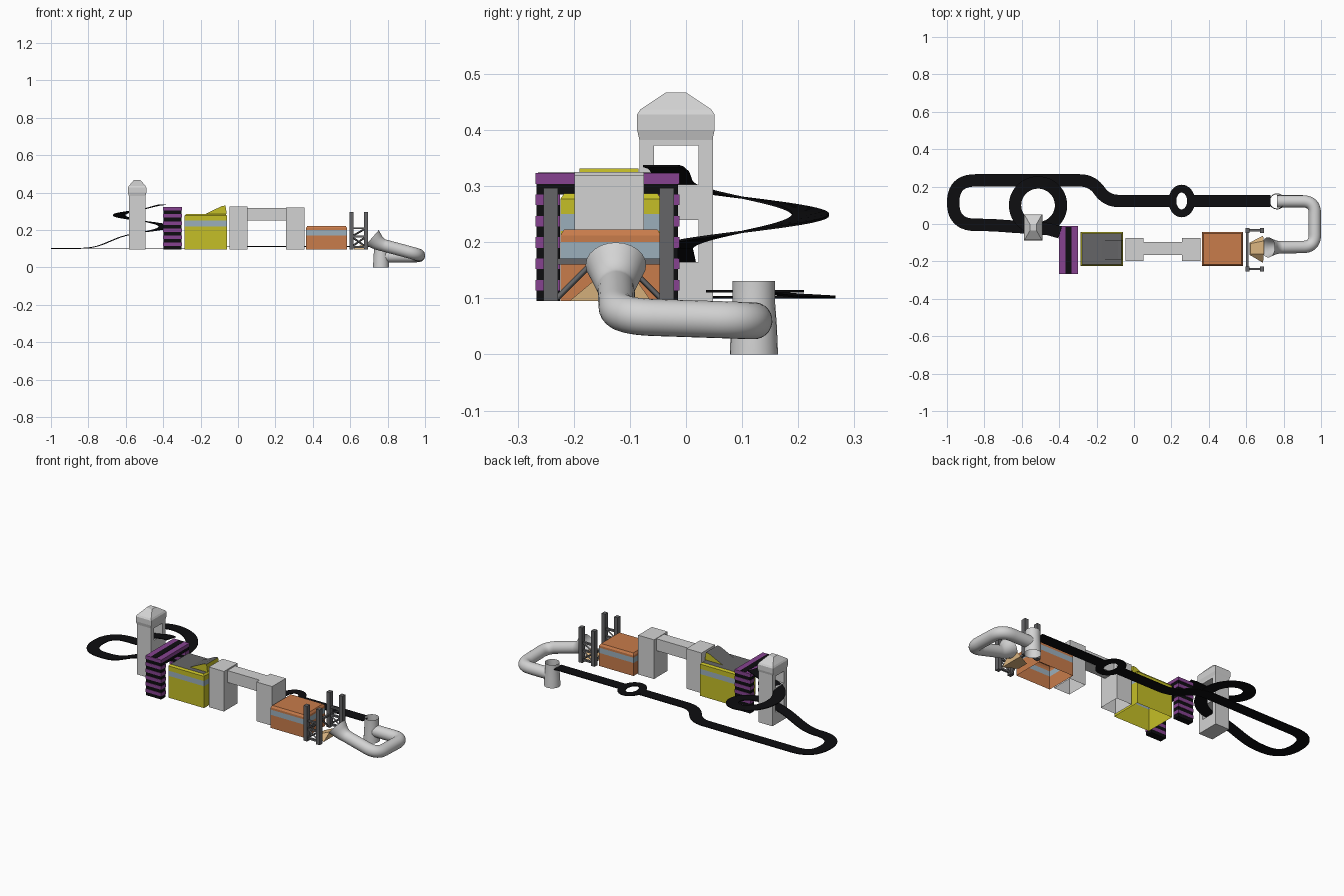
import bpy, bmesh, math
from mathutils import Vector

if "Cube" in bpy.data.objects:
    bpy.data.objects.remove(bpy.data.objects["Cube"])


def mat(name, r, g, b):
    m = bpy.data.materials.new(name)
    m.diffuse_color = (r, g, b, 1)
    m.use_nodes = True
    m.node_tree.nodes["Principled BSDF"].inputs["Base Color"].default_value = m.diffuse_color
    return m


BLACK = mat("black", 0.004, 0.004, 0.005)
PURPLE = mat("purple", 0.24, 0.055, 0.28)
YELLOW = mat("yellow", 0.56, 0.52, 0.02)
ORANGE = mat("orange", 0.58, 0.2, 0.07)
BLUE = mat("blue grey", 0.33, 0.43, 0.5)
DARK = mat("dark grey", 0.13, 0.13, 0.135)
LIGHT = mat("light grey", 0.65, 0.65, 0.65)
TAN = mat("tan", 0.72, 0.47, 0.22)
BASE = 0.095


def finish(name, bm, mats, fix=True):
    if fix:
        bmesh.ops.recalc_face_normals(bm, faces=bm.faces[:])
    me = bpy.data.meshes.new(name)
    bm.to_mesh(me)
    bm.free()
    for m in mats:
        me.materials.append(m)
    ob = bpy.data.objects.new(name, me)
    bpy.context.scene.collection.objects.link(ob)
    return ob


def boxes(name, items, mats):
    """Each item is x0, x1, y0, y1, z0, z1, material index."""
    bm = bmesh.new()
    for x0, x1, y0, y1, z0, z1, mi in items:
        vs = bmesh.ops.create_cube(bm, size=1)["verts"]
        for v in vs:
            v.co = Vector(((x0 + x1) / 2 + v.co.x * (x1 - x0),
                           (y0 + y1) / 2 + v.co.y * (y1 - y0),
                           (z0 + z1) / 2 + v.co.z * (z1 - z0)))
        for f in {f for v in vs for f in v.link_faces}:
            f.material_index = mi
    return finish(name, bm, mats, False)


def loft(name, cx, cy, rings, mats, side, top=0):
    """Stack of rectangles (half x, half y, z), open underneath."""
    bm = bmesh.new()
    loops = [[bm.verts.new((cx + sx * hx, cy + sy * hy, z))
              for sx, sy in ((-1, -1), (1, -1), (1, 1), (-1, 1))] for hx, hy, z in rings]
    for k in range(len(loops) - 1):
        a, b = loops[k], loops[k + 1]
        for i in range(4):
            j = (i + 1) % 4
            bm.faces.new((a[i], a[j], b[j], b[i])).material_index = side[k]
    bm.faces.new(loops[-1]).material_index = top
    return finish(name, bm, mats, False)


def rounded(pts, dist, n=10):
    """Polyline with its corners rounded."""
    pts = [Vector(p) for p in pts]
    out = [pts[0]]
    for a, c, b, d in zip(pts, pts[1:], pts[2:], dist):
        p = c + (a - c).normalized() * d
        q = c + (b - c).normalized() * d
        for i in range(n + 1):
            t = i / n
            out.append(p * (1 - t) ** 2 + c * 2 * t * (1 - t) + q * t * t)
    return out + [pts[-1]]


def ribbon(name, pts, w, closed=False):
    bm = bmesh.new()
    rows, n = [], len(pts)
    for i, p in enumerate(pts):
        if closed:
            t = pts[(i + 1) % n] - pts[i - 1]
        else:
            t = pts[min(i + 1, n - 1)] - pts[max(i - 1, 0)]
        s = Vector((-t.y, t.x, 0)).normalized() * w / 2
        rows.append((bm.verts.new(p - s), bm.verts.new(p + s)))
    for i in range(n if closed else n - 1):
        a, b = rows[i], rows[(i + 1) % n]
        bm.faces.new((a[0], b[0], b[1], a[1]))
    ob = finish(name, bm, [BLACK], False)
    so = ob.modifiers.new("thickness", "SOLIDIFY")
    so.thickness, so.offset = 0.004, 0
    return ob


def tube(name, pts, radii, m, sides=24):
    """Open round pipe swept along the points."""
    bm = bmesh.new()
    prev, n = None, len(pts)
    side = None
    for i, p in enumerate(pts):
        t = (pts[min(i + 1, n - 1)] - pts[max(i - 1, 0)]).normalized()
        side = Vector((0, 1, 0)) if side is None else side
        side = (side - t * side.dot(t)).normalized()
        up = t.cross(side)
        ring = [bm.verts.new(p + (side * math.cos(a) + up * math.sin(a)) * radii[i])
                for a in (math.tau * k / sides for k in range(sides))]
        if prev:
            for k in range(sides):
                j = (k + 1) % sides
                bm.faces.new((prev[k], prev[j], ring[j], ring[k])).smooth = True
        prev = ring
    return finish(name, bm, [m])


# striped archway: stacked layers of two walls, banded roof
items = []
layers, h = 12, 0.019
for k in range(layers):
    z0, z1, c = BASE + k * h, BASE + (k + 1) * h, k % 2
    g = 0.0 if c else 0.002
    if k < layers - 2:
        items.append((-0.40 + g, -0.30 - g, -0.268 + g, -0.225, z0, z1, c))
        items.append((-0.40 + g, -0.30 - g, -0.05, -0.012 - g, z0, z1, c))
    else:
        items.append((-0.40 + g, -0.30 - g, -0.268 + g, -0.012 - g, z0, z1, c))
items.append((-0.367, -0.333, -0.264, -0.016, 0.322, 0.3245, 0))
boxes("striped_archway", items, [BLACK, PURPLE])

# two station buildings with a window band
loft("yellow_station", -0.172, -0.134,
     [(0.113, 0.09, BASE), (0.113, 0.09, 0.22), (0.113, 0.09, 0.25),
      (0.113, 0.09, 0.277), (0.105, 0.083, 0.287)],
     [YELLOW, BLUE, DARK], [0, 1, 0, 0], 2)
loft("orange_station", 0.473, -0.134,
     [(0.109, 0.09, BASE), (0.109, 0.09, 0.17), (0.109, 0.09, 0.2),
      (0.109, 0.09, 0.212), (0.102, 0.083, 0.223)],
     [ORANGE, BLUE], [0, 1, 0, 0], 0)

# sloping roof vent on the yellow station
bm = bmesh.new()
prof = [(-0.175, 0.286), (-0.06, 0.286), (-0.067, 0.331), (-0.085, 0.329)]
a = [bm.verts.new((x, -0.19, z)) for x, z in prof]
b = [bm.verts.new((x, -0.085, z)) for x, z in prof]
bm.faces.new(a)
bm.faces.new(b)
for i in range(4):
    f = bm.faces.new((a[i], a[i - 1], b[i - 1], b[i]))
    f.material_index = 1 if i in (0, 3) else 0
finish("roof_vent", bm, [YELLOW, DARK])

# bridge: two hollow pillars and a beam
for nm, x, hx, zt in (("left_pillar", 0.002, 0.048, 0.325), ("right_pillar", 0.306, 0.05, 0.32)):
    loft(nm, x, -0.137, [(hx, 0.062, BASE), (hx, 0.062, zt)], [LIGHT], [0])
boxes("bridge_beam", [(0.045, 0.26, -0.167, -0.097, 0.25, 0.318, 0)], [LIGHT])

# tower: two walls, cross panels, cap with roof
tx0, tx1 = -0.583, -0.495
walls = [(tx0, tx1, y0, y1, BASE, 0.39, 0) for y0, y1 in ((-0.083, -0.057), (0.022, 0.048))]
panels = [(tx0, tx1, -0.057, 0.022, z0, z1, 0)
          for z0, z1 in ((BASE, 0.165), (0.24, 0.303), (0.372, 0.39))]
boxes("tower_shaft", walls + panels, [LIGHT])
loft("tower_cap", -0.539, -0.018,
     [(0.044, 0.065, 0.382), (0.049, 0.069, 0.4), (0.049, 0.069, 0.428),
      (0.044, 0.063, 0.437), (0.018, 0.018, 0.467)], [LIGHT], [0] * 4)

# lattice gate: four posts, bars and braces
posts = [(x - 0.011, x + 0.011, y - 0.013, y + 0.013, BASE, 0.297, 0)
         for x in (0.606, 0.685) for y in (-0.241, -0.034)]
bars = [(0.606, 0.685, y - 0.006, y + 0.006, z - 0.005, z + 0.005, 0)
        for y in (-0.241, -0.034) for z in (0.21, 0.165, 0.11)]
bars.append((0.6, 0.612, -0.235, -0.04, 0.16, 0.171, 0))
boxes("gate_posts", posts + bars, [DARK])
pairs = []
for y in (-0.241, -0.034):
    pairs += [((0.606, y, 0.11), (0.685, y, 0.165)), ((0.606, y, 0.165), (0.685, y, 0.11)),
              ((0.606, y, 0.165), (0.685, y, 0.21))]
pairs += [((0.606, -0.23, 0.1), (0.606, -0.165, 0.165)),
          ((0.606, -0.045, 0.1), (0.606, -0.11, 0.165))]
for p, q in pairs:
    tube("gate_brace", [Vector(p), Vector(q)], [0.005, 0.005], DARK, 4)

# tan ramp leading to the pipe mouth
bm = bmesh.new()
lo = [bm.verts.new(c + (BASE,)) for c in ((0.618, -0.165), (0.69, -0.208), (0.69, -0.062), (0.618, -0.1))]
hi = [bm.verts.new(c) for c in ((0.622, -0.16, 0.105), (0.694, -0.16, 0.135),
                                (0.694, -0.09, 0.135), (0.622, -0.105, 0.105))]
bm.faces.new(lo)
bm.faces.new(hi)
for i in range(4):
    bm.faces.new((lo[i - 1], lo[i], hi[i], hi[i - 1]))
finish("entry_ramp", bm, [TAN])

# pipe with flared mouth, and the upright pipe it joins
path = rounded([(0.717, -0.125, 0.159), (0.757, -0.125, 0.124), (0.967, -0.122, 0.068),
                (0.967, 0.121, 0.06), (0.765, 0.121, 0.06)], [0.03, 0.065, 0.065])
rad = [0.033 + 0.021 * max(0, 1 - (p - path[0]).length / 0.075) ** 1.3 for p in path]
tube("bent_pipe", path, rad, LIGHT)
tube("upright_pipe", [Vector((0.765, 0.121, z)) for z in (0, 0.05, 0.09, 0.131)],
     [0.043, 0.041, 0.038, 0.038], LIGHT)

# track: straight, oval junction, long loop
W = 0.066
ribbon("straight_track", [Vector((0.73, 0.123, 0.112)), Vector((0.31, 0.123, 0.112))], W)
ring = [Vector((0.255 + 0.05 * math.cos(a), 0.123 + 0.066 * math.sin(a), 0.1125))
        for a in (math.tau * i / 40 for i in range(40))]
ribbon("junction_ring", ring, 0.042, True)
loop = rounded([(0.2, 0.123, 0.112), (-0.145, 0.123, 0.111), (-0.225, 0.233, 0.103),
                (-0.967, 0.233, 0.102), (-0.967, -0.004, 0.102), (-0.77, -0.005, 0.104),
                (-0.62, -0.016, 0.167), (-0.52, -0.021, 0.188)],
               [0.065, 0.065, 0.118, 0.118, 0.06, 0.04])
# rising spiral around the tower, ending at the archway
for i in range(1, 61):
    t = i / 60
    a = -math.pi / 2 + math.tau * t
    loop.append(Vector((-0.513 + 0.123 * math.cos(a), 0.1 + 0.122 * math.sin(a), 0.188 + 0.122 * t)))
loop += [Vector((-0.46, -0.027, 0.324)), Vector((-0.425, -0.036, 0.333)), Vector((-0.395, -0.045, 0.336))]
ribbon("loop_track", loop, W)
